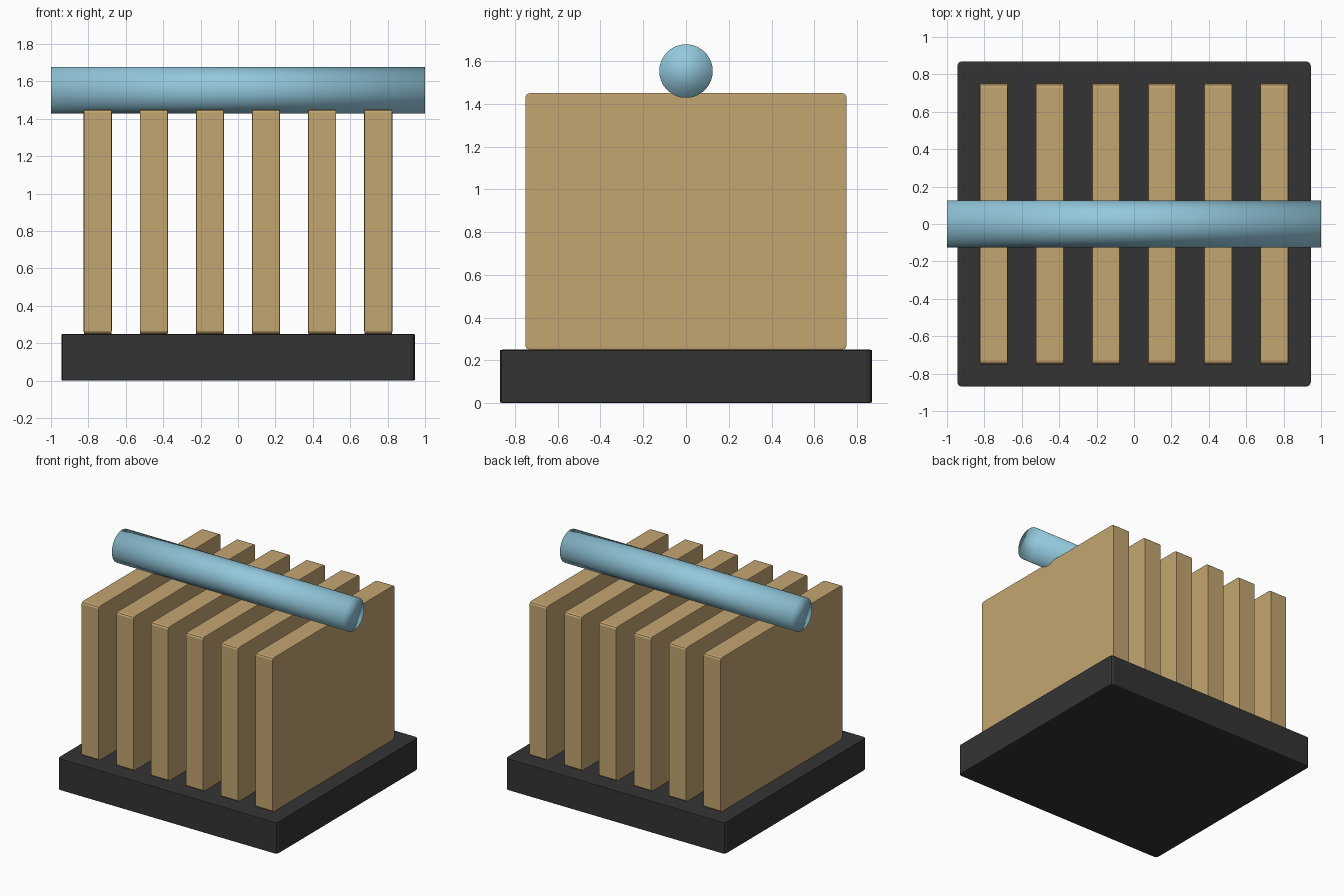
import bpy
import math

cube = bpy.data.objects.get("Cube")
if cube:
    bpy.data.objects.remove(cube, do_unlink=True)


def make_material(name, rgb):
    mat = bpy.data.materials.new(name)
    mat.use_nodes = True
    colour = (*rgb, 1.0)
    mat.diffuse_color = colour
    mat.node_tree.nodes["Principled BSDF"].inputs["Base Color"].default_value = colour
    return mat


def rounded_block(name, centre, size, mat):
    # The bevel scales with the block, so thin sides get finer edges
    bpy.ops.mesh.primitive_cube_add(size=1, location=centre)
    obj = bpy.context.object
    obj.name = name
    obj.scale = size
    bevel = obj.modifiers.new("soft_edges", "BEVEL")
    bevel.width = 0.013
    bevel.segments = 2
    obj.data.materials.append(mat)
    return obj


charcoal = make_material("charcoal", (0.034, 0.034, 0.034))
tan = make_material("tan", (0.55, 0.38, 0.165))
sky_blue = make_material("sky_blue", (0.29, 0.58, 0.72))

# Base slab
rounded_block("base", (0, 0, 0.125), (1.89, 1.74, 0.25), charcoal)

# Row of upright fins
FIN_COUNT, SPACING = 6, 0.3
for i in range(FIN_COUNT):
    x = (i - (FIN_COUNT - 1) / 2) * SPACING
    rounded_block(f"fin_{i + 1}", (x, 0, 0.85), (0.15, 1.5, 1.2), tan)

# Rod resting across the fins, with softly shaded ends
bpy.ops.mesh.primitive_cylinder_add(vertices=64, radius=0.125, depth=2,
                                    location=(0, 0, 1.553),
                                    rotation=(0, math.pi / 2, 0))
rod = bpy.context.object
rod.name = "rod"
rod.data.materials.append(sky_blue)
bpy.ops.object.shade_smooth()
